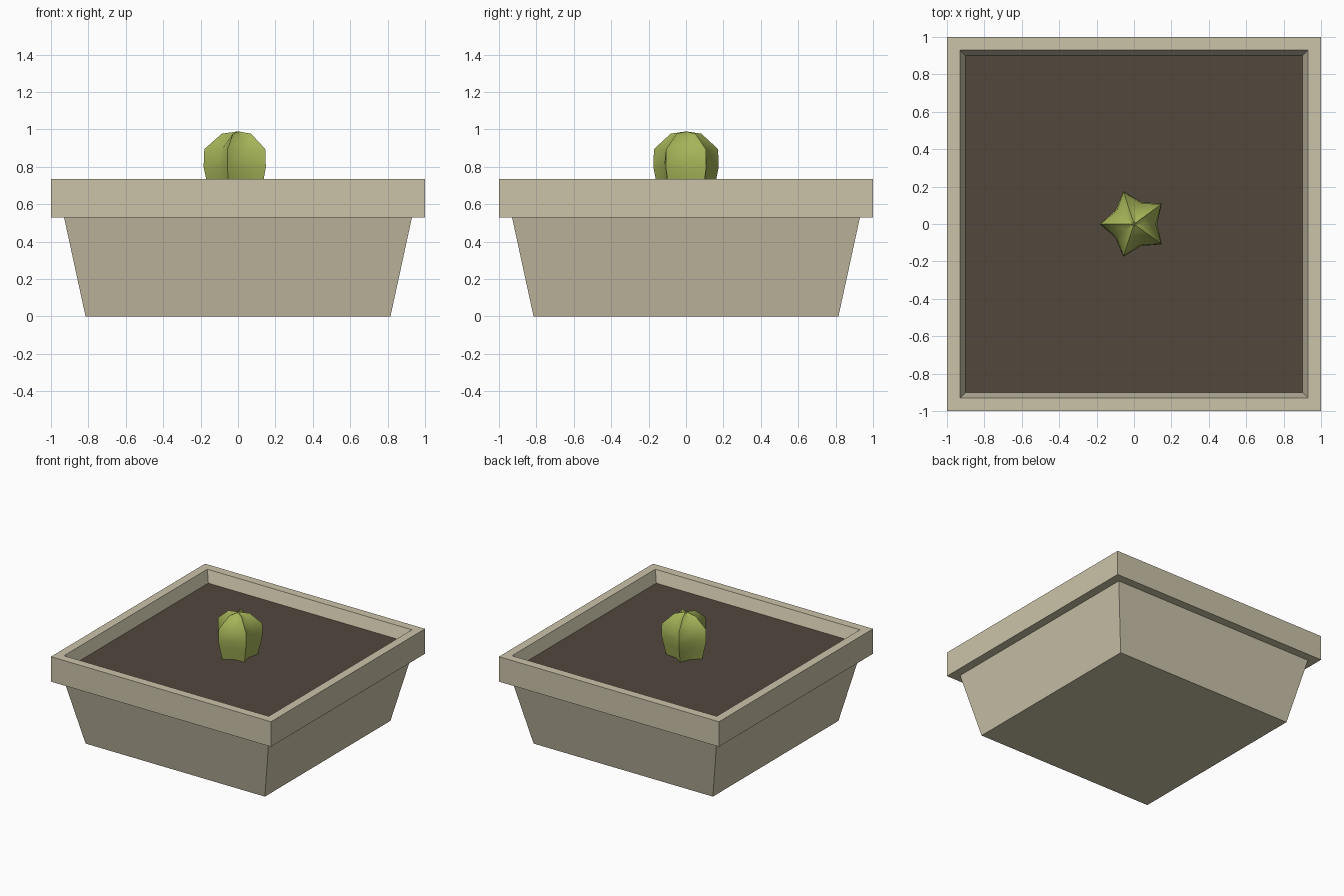
import bpy, bmesh, math

if "Cube" in bpy.data.objects:
    bpy.data.objects.remove(bpy.data.objects["Cube"])


def material(name, r, g, b):
    m = bpy.data.materials.new(name)
    m.diffuse_color = (r, g, b, 1)
    m.use_nodes = True
    m.node_tree.nodes["Principled BSDF"].inputs["Base Color"].default_value = m.diffuse_color
    return m


def loft(name, rings, mat, cap_start=False, cap_end=False, apex=None):
    """Skin a stack of closed rings, with optional end caps or a top point."""
    bm = bmesh.new()
    loops = [[bm.verts.new(p) for p in ring] for ring in rings]
    n = len(loops[0])
    for a, b in zip(loops, loops[1:]):
        for i in range(n):
            j = (i + 1) % n
            bm.faces.new((a[i], a[j], b[j], b[i]))
    if cap_start:
        bm.faces.new(loops[0][::-1])
    if cap_end:
        bm.faces.new(loops[-1])
    if apex:
        tip = bm.verts.new(apex)
        for i in range(n):
            bm.faces.new((loops[-1][i], loops[-1][(i + 1) % n], tip))
    me = bpy.data.meshes.new(name)
    bm.to_mesh(me)
    bm.free()
    me.materials.append(mat)
    ob = bpy.data.objects.new(name, me)
    bpy.context.collection.objects.link(ob)
    return ob


def square(h, z):
    return [(-h, -h, z), (h, -h, z), (h, h, z), (-h, h, z)]


def star(rib, z_rib, valley, z_valley):
    """Five ribs, the first pointing to -x, with valleys between them."""
    pts = []
    for i in range(10):
        a = math.pi + i * math.pi / 5
        r, z = (valley, z_valley) if i % 2 else (rib, z_rib)
        pts.append((r * math.cos(a), r * math.sin(a), z))
    return pts


stone = material("pale stone", 0.597, 0.546, 0.397)
earth = material("dark soil", 0.084, 0.065, 0.047)
green = material("cactus green", 0.376, 0.456, 0.098)

SOIL = 0.64

# Square tapered pot with overhanging rim and sloped inner wall
loft("pot", [square(0.815, 0), square(0.93, 0.53), square(1.0, 0.53),
             square(1.0, 0.735), square(0.93, 0.735), square(0.9, SOIL)],
     stone, cap_start=True)

# Soil surface
loft("soil", [square(0.9, SOIL)], earth, cap_end=True)

# Ribbed cactus: sharp ribs, soft valleys
cactus = loft("cactus", [star(0.145, SOIL - 0.01, 0.095, SOIL - 0.01),
                         star(0.170, 0.735, 0.115, 0.735),
                         star(0.184, 0.800, 0.124, 0.800),
                         star(0.180, 0.895, 0.116, 0.885),
                         star(0.087, 0.977, 0.052, 0.960)],
              green, apex=(0, 0, 0.99))
bpy.context.view_layer.objects.active = cactus
cactus.select_set(True)
bpy.ops.object.shade_smooth_by_angle(angle=math.radians(50))
